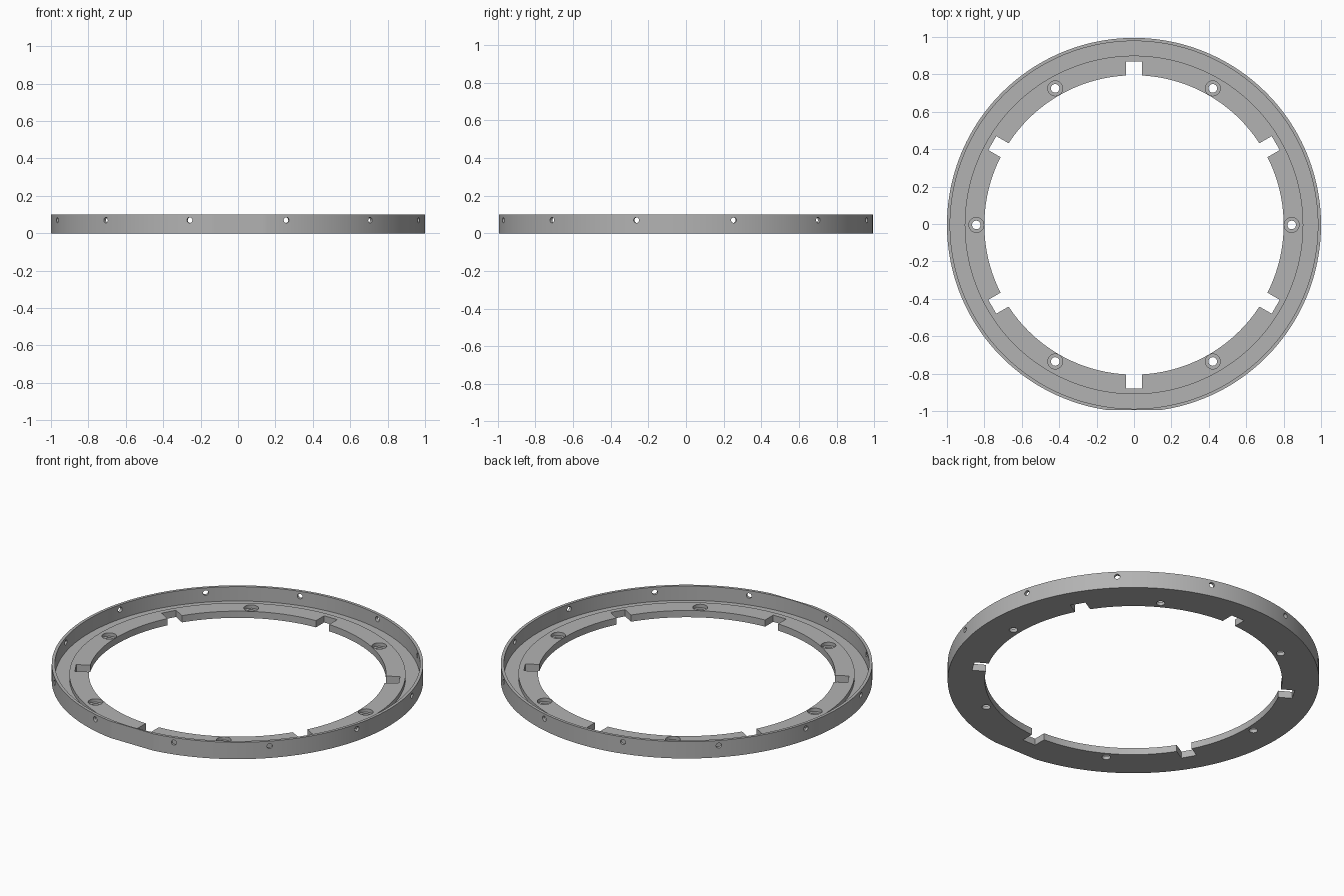
import bpy
import bmesh
from math import cos, sin, pi, radians
from mathutils import Matrix, Vector

cube = bpy.data.objects.get("Cube")
if cube:
    bpy.data.objects.remove(cube, do_unlink=True)

SEGMENTS = 192
CENTRE_Y = -0.005      # the front flat shifts the circle centre slightly
FLOOR, STEP, TOP = 0.015, 0.04, 0.1

grey = bpy.data.materials.new("plain_grey")
grey.use_nodes = True
colour = (0.45, 0.45, 0.45, 1)
grey.diffuse_color = colour
grey.node_tree.nodes["Principled BSDF"].inputs["Base Color"].default_value = colour


def make_object(name, bm):
    bmesh.ops.recalc_face_normals(bm, faces=bm.faces)
    mesh = bpy.data.meshes.new(name)
    bm.to_mesh(mesh)
    bm.free()
    mesh.materials.append(grey)
    obj = bpy.data.objects.new(name, mesh)
    bpy.context.collection.objects.link(obj)
    return obj


def lathe(name, profile):
    """Spin a closed (radius, height) profile about z."""
    bm = bmesh.new()
    rings = []
    for i in range(SEGMENTS):
        a = 2 * pi * i / SEGMENTS
        rings.append([bm.verts.new((r * cos(a), r * sin(a), z)) for r, z in profile])
    n = len(profile)
    for i in range(SEGMENTS):
        here, after = rings[i], rings[(i + 1) % SEGMENTS]
        for j in range(n):
            k = (j + 1) % n
            bm.faces.new((here[j], after[j], after[k], here[k]))
    return make_object(name, bm)


def spin(angle, x, z):
    return Matrix.Rotation(radians(angle), 4, "Z") @ Matrix.Translation((x, 0, z))


def cylinders(name, matrices, radius, depth):
    bm = bmesh.new()
    for m in matrices:
        bmesh.ops.create_cone(bm, cap_ends=True, segments=24, radius1=radius,
                              radius2=radius, depth=depth, matrix=m)
    return make_object(name, bm)


def boxes(name, matrices, size):
    bm = bmesh.new()
    for m in matrices:
        bmesh.ops.create_cube(bm, size=1, matrix=m @ Matrix.Diagonal(Vector(size).to_4d()))
    return make_object(name, bm)


# Ring with a tall thin rim, a low channel and a raised inner flange
ring = lathe("mounting_ring", [(0.8, 0), (1, 0), (1, TOP), (0.983, TOP),
                               (0.983, FLOOR), (0.905, FLOOR), (0.905, STEP), (0.8, STEP)])

lie_flat = Matrix.Rotation(pi / 2, 4, "Y")
sixths = range(0, 360, 60)
cutters = [
    # Six keyway notches in the inner edge
    boxes("notch_cutter", [spin(a + 30, 0.815, 0.02) for a in sixths], (0.12, 0.086, 0.2)),
    # Six counterbored screw holes
    cylinders("screw_hole_cutter", [spin(a, 0.843, 0) for a in sixths], 0.023, 0.3),
    cylinders("counterbore_cutter", [spin(a, 0.843, 0.07) for a in sixths], 0.04, 0.1),
    # Twelve radial holes through the rim
    cylinders("rim_hole_cutter", [spin(a, 0.99, 0.07) @ lie_flat for a in range(15, 360, 30)],
              0.015, 0.1),
    # Small flat on the front
    boxes("front_flat_cutter", [spin(-90, 1.09, 0.05)], (0.2, 1, 0.4)),
]

bpy.context.view_layer.objects.active = ring
for cutter in cutters:
    mod = ring.modifiers.new(cutter.name, "BOOLEAN")
    mod.operation, mod.solver, mod.object = "DIFFERENCE", "EXACT", cutter
    bpy.ops.object.modifier_apply(modifier=mod.name)
    bpy.data.objects.remove(cutter, do_unlink=True)

ring.location.y = CENTRE_Y
bpy.ops.object.select_all(action="DESELECT")
ring.select_set(True)
bpy.ops.object.shade_smooth_by_angle(angle=radians(30))
